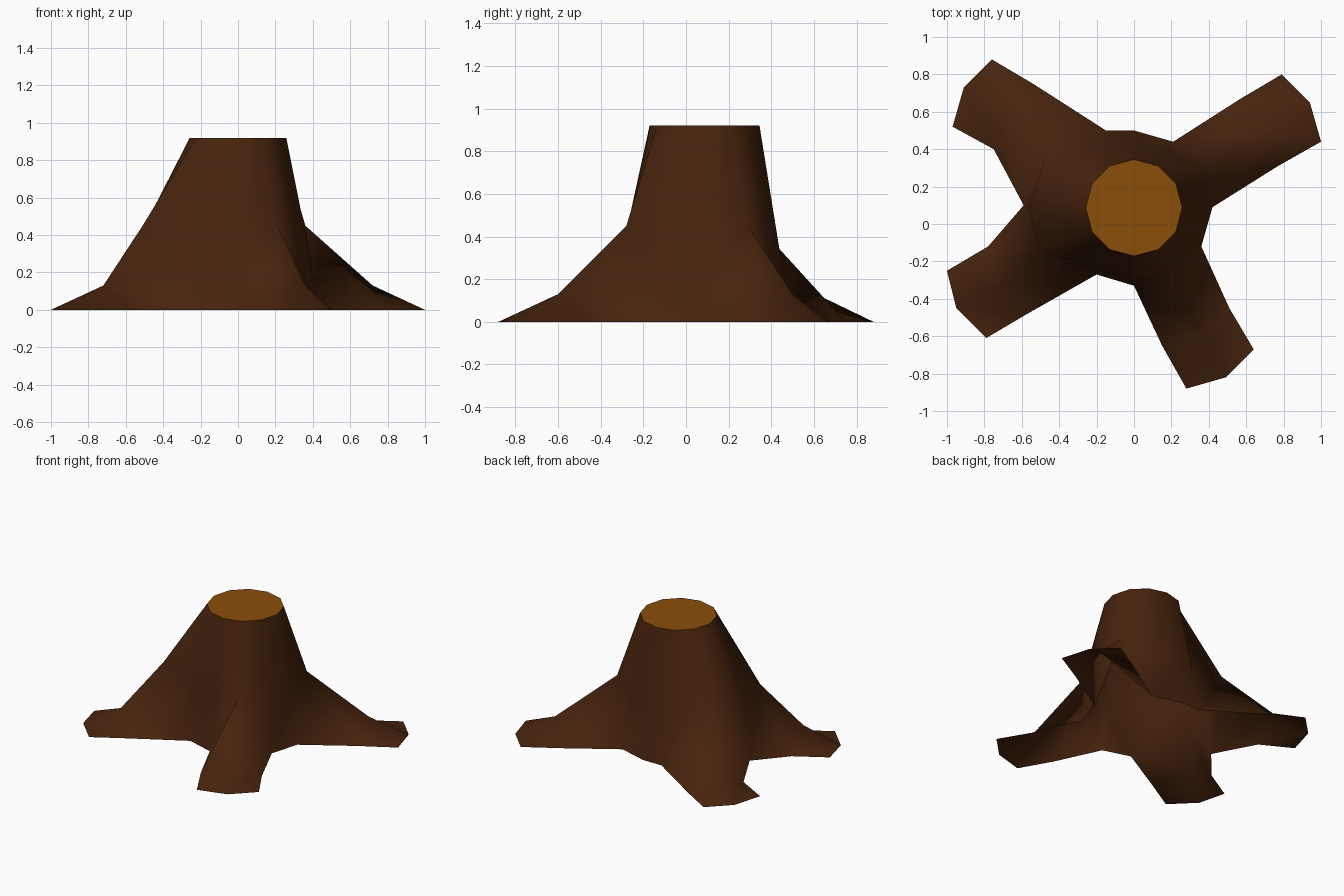
import bpy, math

if "Cube" in bpy.data.objects:
    bpy.data.objects.remove(bpy.data.objects["Cube"])

def material(name, rgb):
    m = bpy.data.materials.new(name)
    m.diffuse_color = (*rgb, 1)
    m.use_nodes = True
    m.node_tree.nodes["Principled BSDF"].inputs["Base Color"].default_value = m.diffuse_color
    return m

bark = material("dark_bark", (0.062, 0.017, 0.004))
wood = material("cut_wood", (0.26, 0.077, 0.003))

def add_object(name, verts, faces, mat, smooth):
    me = bpy.data.meshes.new(name)
    me.from_pydata(verts, [], faces)
    me.materials.append(mat)
    me.polygons.foreach_set("use_smooth", [smooth] * len(faces))
    me.update()
    ob = bpy.data.objects.new(name, me)
    bpy.context.collection.objects.link(ob)
    return ob

# Twelve-sided cut rim
N, CY, R, H = 12, 0.087, 0.258, 0.92
rim = [(R * math.cos(math.radians(30 * i)), CY + R * math.sin(math.radians(30 * i)), H)
       for i in range(N)]

# Trunk columns between the roots: (waist x, y), (ground x, y)
valleys = {
    0: ((0.376, 0.09), (0.42, 0.09)), 2: ((0.18, 0.40), (0.21, 0.44)),
    3: ((0, 0.44), (0, 0.50)), 4: ((-0.17, 0.41), (-0.15, 0.50)),
    6: ((-0.56, 0.09), (-0.59, 0.10)), 8: ((-0.20, -0.245), (-0.20, -0.27)),
    9: ((0, -0.30), (0, -0.33)), 11: ((0.32, -0.10), (0.36, -0.12)),
}
# Root columns: crest at the trunk, knee crest, then ground points
# (tip middle, right knee, right tip, left knee, left tip)
roots = {
    1: ((0.36, 0.29, 0.45), (0.72, 0.50, 0.13),
        (0.94, 0.65), (0.77, 0.31), (1.0, 0.44), (0.57, 0.67), (0.79, 0.80)),
    5: ((-0.48, 0.34, 0.45), (-0.70, 0.61, 0.13),
        (-0.91, 0.73), (-0.54, 0.75), (-0.76, 0.88), (-0.75, 0.40), (-0.97, 0.52)),
    7: ((-0.51, -0.14, 0.45), (-0.72, -0.34, 0.13),
        (-0.95, -0.45), (-0.78, -0.12), (-1.0, -0.25), (-0.57, -0.48), (-0.79, -0.61)),
    10: ((0.21, -0.28, 0.45), (0.36, -0.60, 0.13),
         (0.49, -0.82), (0.15, -0.65), (0.28, -0.88), (0.51, -0.45), (0.64, -0.67)),
}

verts, faces = list(rim), []
def v(p, z=None):
    verts.append(tuple(p) if z is None else (p[0], p[1], z))
    return len(verts) - 1

mid, base = {}, {}
for i, (m, b) in valleys.items():
    mid[i], base[i] = v(m, 0.33), v(b, 0)
for i, r in roots.items():
    mid[i] = v(r[0])

# Trunk walls
for i in range(N):
    j = (i + 1) % N
    faces.append((mid[i], mid[j], j, i))
    if i in valleys and j in valleys:
        faces.append((base[i], base[j], mid[j], mid[i]))

# Flared roots: right side then left side of each crest
for i, r in roots.items():
    c, p, n = mid[i], (i - 1) % N, (i + 1) % N
    knee, tip = v(r[1]), v(r[2], 0)
    kr, tr, kl, tl = (v(q, 0) for q in r[3:])
    faces += [(mid[p], base[p], c), (base[p], kr, c), (kr, knee, c),
              (kr, tr, knee), (tr, tip, knee)]
    faces += [(c, base[n], mid[n]), (c, knee, base[n]), (knee, kl, base[n]),
              (knee, tip, kl), (tip, tl, kl)]

add_object("stump_bark_and_roots", verts, faces, bark, True)
# Sawn top
add_object("sawn_top", rim, [tuple(range(N))], wood, False)
